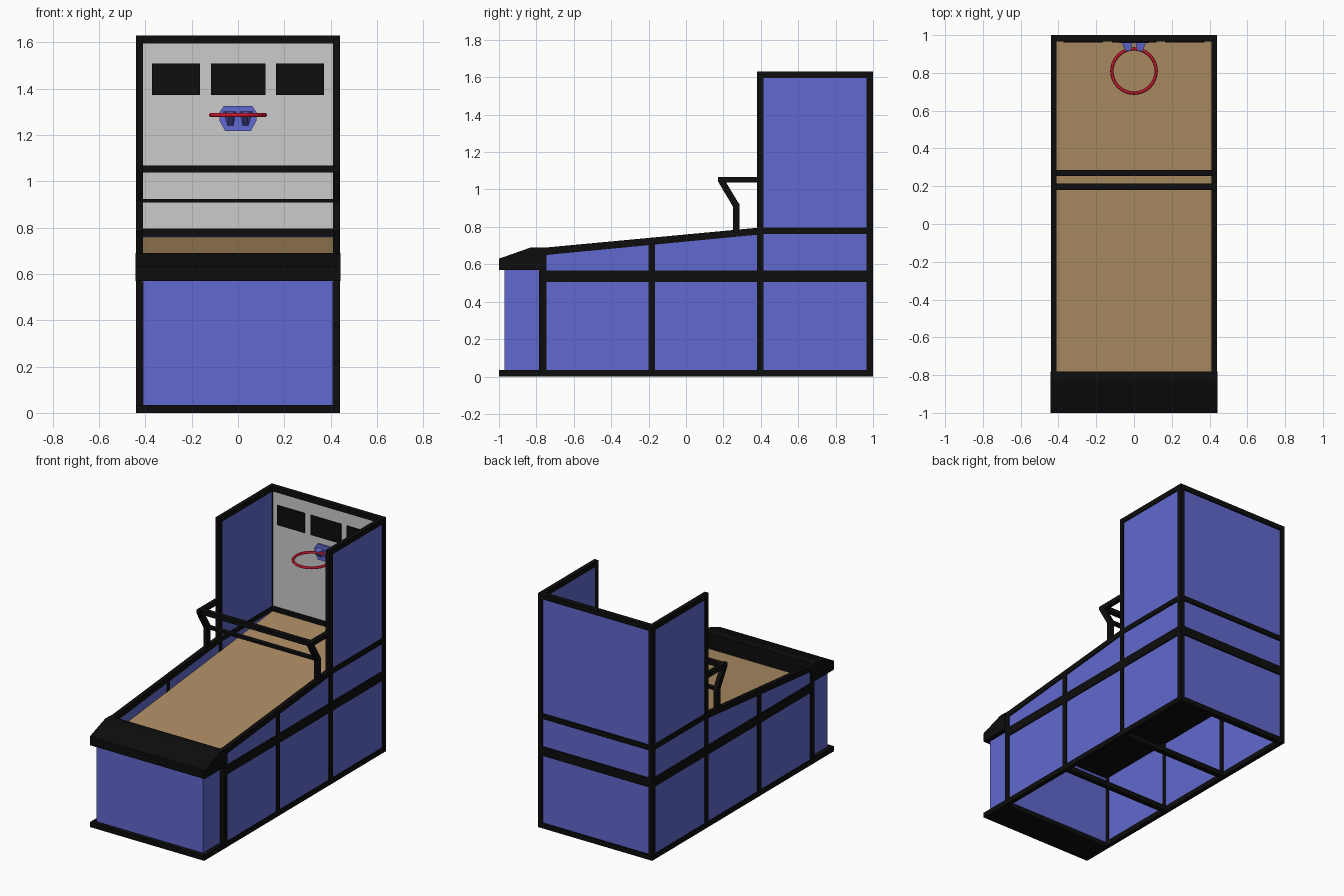
import bpy, bmesh
from mathutils import Vector

if "Cube" in bpy.data.objects:
    bpy.data.objects.remove(bpy.data.objects["Cube"])


def material(name, rgb):
    m = bpy.data.materials.new(name)
    m.diffuse_color = (*rgb, 1)
    m.use_nodes = True
    m.node_tree.nodes["Principled BSDF"].inputs["Base Color"].default_value = m.diffuse_color
    return m


BLUE = material("blue_panel", (0.12, 0.14, 0.62))
BLACK = material("black_trim", (0.004, 0.004, 0.004))
TAN = material("tan_board", (0.42, 0.27, 0.125))
RED = material("red_rim", (0.6, 0.01, 0.03))


def finish(name, bm, mat, mirror):
    bmesh.ops.recalc_face_normals(bm, faces=bm.faces)
    me = bpy.data.meshes.new(name)
    bm.to_mesh(me)
    bm.free()
    ob = bpy.data.objects.new(name, me)
    bpy.context.collection.objects.link(ob)
    if mat:
        me.materials.append(mat)
    if mirror:
        ob.modifiers.new("mirror", 'MIRROR')
    return ob


def extrude(name, points, offset, mat, mirror=False):
    """Flat outline of 3D points pushed along an offset."""
    bm = bmesh.new()
    f = bm.faces.new([bm.verts.new(p) for p in points])
    r = bmesh.ops.extrude_face_region(bm, geom=[f], use_keep_orig=True)
    verts = [v for v in r["geom"] if isinstance(v, bmesh.types.BMVert)]
    bmesh.ops.translate(bm, verts=verts, vec=offset)
    return finish(name, bm, mat, mirror)


def side(name, yz, x0, x1, mat, mirror=False):
    return extrude(name, [(x0, y, z) for y, z in yz], Vector((x1 - x0, 0, 0)), mat, mirror)


def box(name, x0, x1, y0, y1, z0, z1, mat, mirror=False):
    return side(name, [(y0, z0), (y1, z0), (y1, z1), (y0, z1)], x0, x1, mat, mirror)


IN, OUT = 0.41, 0.44

# Side panels
side("side_panel", [(-.77, .02), (.98, .02), (.98, 1.61), (.4, 1.61), (.4, .78), (-.77, .67)],
     .412, .432, BLUE, True)

# Side frame: posts and rails
for name, y0, y1, top in [("front_post", -.785, -.745, .66), ("middle_post", -.2, -.165, .725),
                          ("tower_post", .38, .415, 1.63), ("back_post", .965, 1, 1.63)]:
    box(name, IN, OUT, y0, y1, 0, top, BLACK, True)
for name, y0, z0, z1 in [("bottom_rail", -1, 0, .035), ("waist_rail", -.77, .505, .567),
                         ("shoulder_rail", .4, .762, .797), ("tower_top_rail", .39, 1.595, 1.63)]:
    box(name, IN, OUT, y0, 1, z0, z1, BLACK, True)
side("sloped_rail", [(-.785, .69), (-.745, .69), (.4, .797), (.4, .76), (-.745, .65), (-.785, .65)],
     IN, OUT, BLACK, True)

# Back wall, rails and grey backboard
box("back_panel", -IN, IN, .978, .99, .02, 1.61, BLUE)
box("backboard", -IN, IN, .97, .978, .77, 1.61, None)
for i, (z0, z1) in enumerate([(0, .035), (.505, .567), (.762, .797), (1.595, 1.63)]):
    box(f"back_rail_{i + 1}", -OUT, OUT, .965, 1, z0, z1, BLACK)

# Base plate, floor cross bars and inner deck
box("front_base_plate", -OUT, OUT, -1, -.78, 0, .035, BLACK)
for name, y0, y1 in [("middle_cross_bar", -.2, -.165), ("tower_cross_bar", .38, .415)]:
    box(name, -OUT, OUT, y0, y1, 0, .035, BLACK)
box("inner_deck", -IN, IN, -.78, .97, .51, .56, BLACK)

# Front cabinet and sloped cap
box("front_cabinet", -IN, IN, -.97, -.775, .03, .58, BLUE)
side("front_cap", [(-1, .57), (-1, .63), (-.83, .69), (-.78, .69), (-.78, .57)], -.442, .442, BLACK)

# Sloped ball return board
side("return_board", [(-.79, .58), (.97, .76), (.97, .745), (-.79, .565)], -.412, .412, TAN)

# Guard bars in front of the tower
side("guard_arm", [(.25, .77), (.25, .91), (.17, 1.045), (.17, 1.067), (.4, 1.067), (.4, 1.037),
                   (.215, 1.037), (.285, .92), (.285, .77)], IN, OUT, BLACK, True)
box("guard_top_bar", -IN, IN, .18, .215, 1.037, 1.067, BLACK)
box("guard_lower_bar", -IN, IN, .253, .285, .908, .924, BLACK)

# Display windows
box("centre_window", -.116, .118, .962, .971, 1.372, 1.508, BLACK)
box("side_window", .163, .372, .962, .971, 1.372, 1.508, BLACK, True)

# Hoop mount plate and two tapered brackets
half = [(.06, 1.326), (.08, 1.298), (.08, 1.262), (.056, 1.218)]
outline = half + [(-x, z) for x, z in reversed(half)]
extrude("hoop_plate", [(x, .958, z) for x, z in outline], Vector((0, .013, 0)), BLUE)
bm = bmesh.new()
for p in [(.008, .96, 1.302), (.064, .96, 1.302), (.045, .96, 1.24), (.02, .96, 1.24),
          (.02, .915, 1.295), (.045, .915, 1.295), (.04, .915, 1.275), (.022, .915, 1.275)]:
    bm.verts.new(p)
bmesh.ops.convex_hull(bm, input=bm.verts)
finish("hoop_bracket", bm, BLUE, True)

# Hoop ring
bpy.ops.mesh.primitive_torus_add(location=(0, .81, 1.286), major_radius=.117, minor_radius=.009,
                                 major_segments=48, minor_segments=12)
hoop = bpy.context.object
hoop.name = "hoop_ring"
hoop.data.materials.append(RED)
bpy.ops.object.shade_smooth_by_angle()
